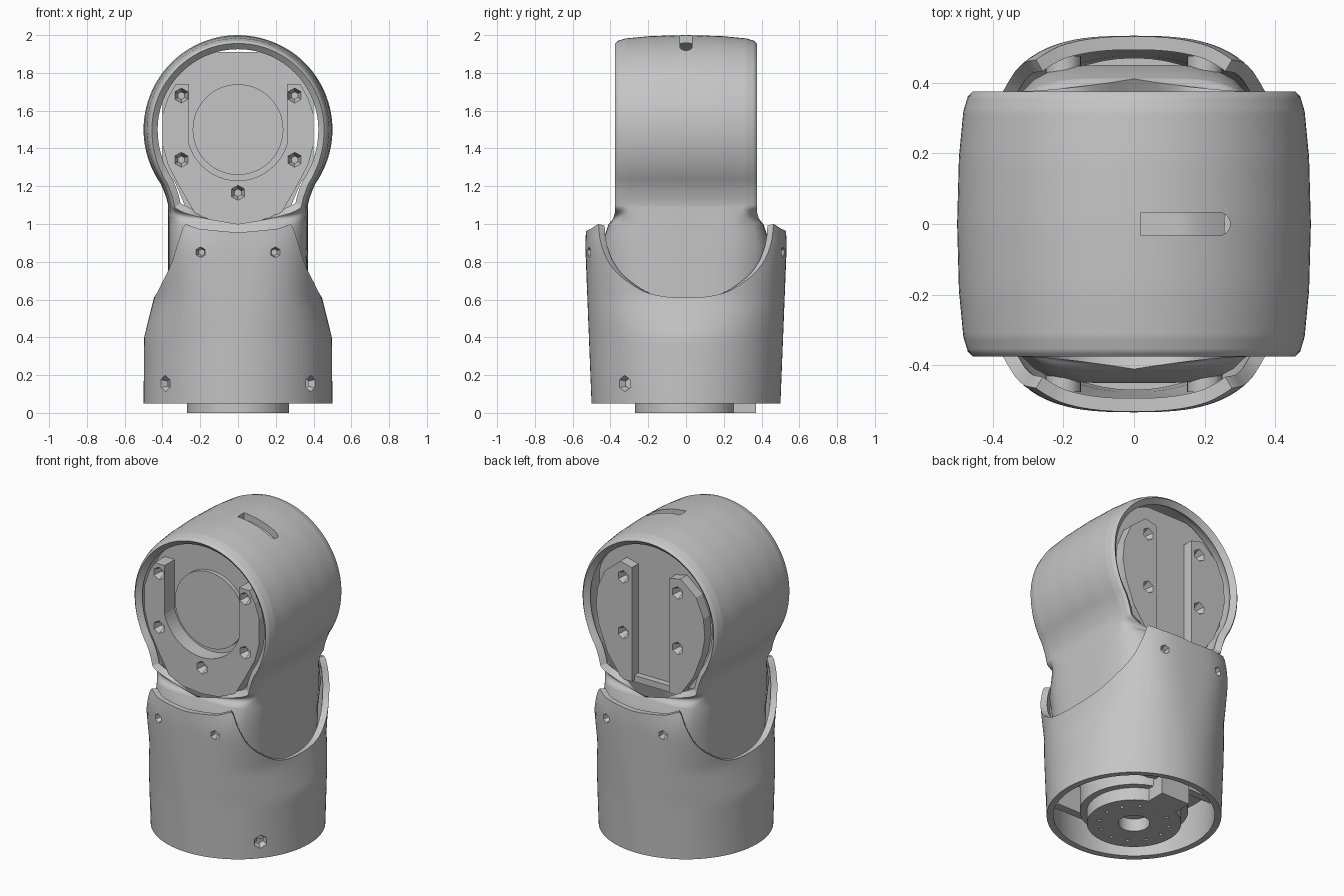
import bpy, bmesh
from math import sin, cos, pi, radians, copysign
from mathutils import Matrix, Vector

if "Cube" in bpy.data.objects:
    bpy.data.objects.remove(bpy.data.objects["Cube"], do_unlink=True)

grey = bpy.data.materials.new("plain grey")
grey.use_nodes = True
GREY = (0.56, 0.56, 0.56, 1)
grey.diffuse_color = GREY
grey.node_tree.nodes["Principled BSDF"].inputs["Base Color"].default_value = GREY


def make(name, bm):
    bmesh.ops.recalc_face_normals(bm, faces=bm.faces)
    me = bpy.data.meshes.new(name)
    bm.to_mesh(me)
    bm.free()
    me.materials.append(grey)
    ob = bpy.data.objects.new(name, me)
    bpy.context.collection.objects.link(ob)
    return ob


def activate(ob):
    bpy.ops.object.select_all(action='DESELECT')
    bpy.context.view_layer.objects.active = ob
    ob.select_set(True)


def smooth(ob, angle=35):
    activate(ob)
    bpy.ops.object.shade_smooth_by_angle(angle=radians(angle))


def thicken(ob, t):
    mod = ob.modifiers.new("wall", 'SOLIDIFY')
    mod.thickness, mod.offset = t, -1
    activate(ob)
    bpy.ops.object.modifier_apply(modifier=mod.name)


def cut(ob, cutters):
    for c in cutters:
        c.hide_render = True
        mod = ob.modifiers.new("cut", 'BOOLEAN')
        mod.operation, mod.solver, mod.object = 'DIFFERENCE', 'EXACT', c
        activate(ob)
        bpy.ops.object.modifier_apply(modifier=mod.name)
        bpy.data.objects.remove(c, do_unlink=True)


def grid(name, rows, closed=False):
    bm = bmesh.new()
    vs = [[bm.verts.new(p) for p in r] for r in rows]
    n = len(vs[0])
    for a, b in zip(vs, vs[1:]):
        for i in range(n if closed else n - 1):
            j = (i + 1) % n
            bm.faces.new((a[i], a[j], b[j], b[i]))
    bmesh.ops.remove_doubles(bm, verts=bm.verts, dist=0.0005)
    return make(name, bm)


def prism(name, pts, a, b, axis='y'):
    """Extrude a flat outline from a to b along an axis."""
    bm = bmesh.new()
    put = (lambda p, d: (p[0], d, p[1])) if axis == 'y' else (lambda p, d: (p[0], p[1], d))
    f = bm.faces.new([bm.verts.new(put(p, a)) for p in pts])
    ext = bmesh.ops.extrude_face_region(bm, geom=[f])
    move = Vector(put((0, 0), b - a))
    bmesh.ops.translate(bm, vec=move, verts=[v for v in ext["geom"] if isinstance(v, bmesh.types.BMVert)])
    return make(name, bm)


def rod(name, start, end, r1, r2=None, seg=48):
    bm = bmesh.new()
    s, e = Vector(start), Vector(end)
    rot = (e - s).to_track_quat('Z', 'Y').to_matrix().to_4x4()
    bmesh.ops.create_cone(bm, cap_ends=True, segments=seg, radius1=r1, radius2=r1 if r2 is None else r2,
                          depth=(e - s).length, matrix=Matrix.Translation((s + e) / 2) @ rot)
    return make(name, bm)


def box(name, lo, hi):
    return prism(name, [(lo[0], lo[1]), (hi[0], lo[1]), (hi[0], hi[1]), (lo[0], hi[1])], lo[2], hi[2], 'z')


def lerp(table, x):
    for (x0, y0), (x1, y1) in zip(table, table[1:]):
        if x <= x1:
            return y0 + (y1 - y0) * max(0, (x - x0) / (x1 - x0))
    return table[-1][1]


def oval(a, rx, ry, n):
    c, s = cos(a), sin(a)
    return (copysign(abs(c) ** (2 / n), c) * rx, copysign(abs(s) ** (2 / n), s) * ry)


def arc(r, a0, a1, n, cz=1.5):
    return [(r * cos(radians(a0 + (a1 - a0) * i / n)), cz + r * sin(radians(a0 + (a1 - a0) * i / n)))
            for i in range(n + 1)]


def screw_hole(x, y, z, direction, r=0.045):
    d = Vector(direction).normalized()
    p = Vector((x, y, z))
    return rod("screw_cutter", p + d * 0.03, p - d * 0.05, r * 1.15, r * 0.45, 6)


# Lower sleeve: round at the base, squarer above, with a saddle cut on each side
TOP = [(0, 0.955), (0.2, 0.975), (0.27, 1.0), (0.285, 0.98), (0.31, 0.9), (0.34, 0.81), (0.37, 0.745),
       (0.40, 0.69), (0.423, 0.64), (0.44, 0.61)]
RX = [(0.05, 0.5), (0.4, 0.497), (0.61, 0.445), (1, 0.435)]
RY = [(0.05, 0.5), (0.5, 0.518), (0.88, 0.533), (0.96, 0.53), (1, 0.515)]
SQUARE = [(0.05, 2), (0.4, 2.1), (0.65, 2.6), (0.85, 2.95)]
STEPS, LEVELS = 128, 16
rows = []
for k in range(LEVELS + 1):
    row = []
    for i in range(STEPS):
        a = 2 * pi * i / STEPS
        top = lerp(TOP, abs(oval(a, 0.44, 0.5, 2.7)[0]))
        z = 0.05 + (top - 0.05) * k / LEVELS
        row.append((*oval(a, lerp(RX, z), lerp(RY, z), lerp(SQUARE, z)), z))
    rows.append(row)
sleeve = grid("lower_sleeve", rows, closed=True)
thicken(sleeve, 0.038)
holes = [screw_hole(sx * 0.2, sy * 0.52, 0.85, (sx * 0.2, sy, 0), 0.035) for sx in (-1, 1) for sy in (-1, 1)]
holes += [screw_hole(sx * 0.38, -0.32, 0.155, (sx * 0.38, -0.32, 0), 0.045) for sx in (-1, 1)]
cut(sleeve, holes)
smooth(sleeve)

# Screw bosses between the sleeve and the neck
for label, sx, sy in (("front_left", 1, -1), ("front_right", -1, -1), ("back_left", 1, 1), ("back_right", -1, 1)):
    smooth(rod(label + "_boss", (sx * 0.2, sy * 0.38, 0.85), (sx * 0.2, sy * 0.475, 0.85), 0.05, seg=24))

# Upper housing: a keyhole band whose edges wrap round into a closed neck below
CROWN = [(0, 1), (0.5, 0.99), (0.85, 0.965), (0.96, 0.94), (1, 0.912)]
NECK_RY = [(0.88, 0.45), (1.0, 0.41), (1.08, 0.378)]
NECK_SQUARE = [(0.7, 3.2), (1.06, 5)]
side = [(0.37, 0.5), (0.37, 0.75), (0.37, 0.88)] + [(0.37, 0.96 + 0.01 * i) for i in range(15)]
side += [(0.38, 1.14), (0.395, 1.18)]
path = side + arc(0.5, -35, 215, 72) + [(-x, z) for x, z in reversed(side)]
half = [i / 10 for i in range(1, 8)] + [0.8 + 0.02 * i for i in range(11)]
spans = [-v for v in reversed(half)] + [0] + half


def neck_point(v, rx, ry, n):
    """Straight along the side, then across the front or back to the middle."""
    flank = min(abs(v), 0.8) * 0.375
    x = (1 - (flank / ry) ** n) ** (1 / n)
    if abs(v) <= 0.8:
        return x * rx, copysign(flank, v)
    x *= max(0, (1 - abs(v)) / 0.2)
    return x * rx, copysign(ry * (1 - x ** n) ** (1 / n), v)


rows = []
for x, z in path:
    blend = min(1, max(0, (1.1 - z) / 0.1)) ** 2
    row = []
    for v in spans:
        k = lerp(CROWN, abs(v))
        flat = Vector((x * k, 0.375 * v, 1.5 + (z - 1.5) * k if z > 1.5 else z))
        nx, ny = neck_point(v, abs(x), lerp(NECK_RY, z), lerp(NECK_SQUARE, z))
        row.append(flat.lerp(Vector((copysign(nx, x), ny, z)), blend))
    rows.append(row)
housing = grid("upper_housing", rows)
thicken(housing, 0.042)
slot = [(0.02, -0.032)] + [(x + 0.24, y) for x, y in arc(0.032, -90, 90, 10, 0)] + [(0.02, 0.032)]
cut(housing, [prism("slot_cutter", slot, 1.88, 2.1, 'z')])
smooth(housing)

# Joint motor inside the head, flattened at its sides, top and foot, with a round front face
body = [(max(-0.4, min(0.4, x)), min(z, 1.91)) for x, z in arc(0.435, -40, 220, 64)]
body += [(-0.27, 1.07), (0.27, 1.07)]
smooth(prism("joint_motor", body, -0.26, 0.29))
smooth(rod("motor_face", (0, -0.285, 1.5), (0, -0.2, 1.5), 0.24, seg=64))

# Front mounting plate: a U-shaped pad with five screws
outer = [(0, 1.0), (0.15, 1.015), (0.23, 1.06), (0.3, 1.18), (0.37, 1.31), (0.4, 1.42), (0.4, 1.58),
         (0.37, 1.67), (0.33, 1.74)]
right_half = outer + [(0.26, 1.74)] + arc(0.27, -15, -90, 14)
left_half = [(-x, z) for x, z in reversed(right_half[1:-1])]
front_plate = prism("front_plate", right_half + left_half, -0.36, -0.25)
cut(front_plate, [screw_hole(x, -0.36, z, (0, -1, 0))
                  for x, z in ((-0.3, 1.68), (0.3, 1.68), (-0.3, 1.34), (0.3, 1.34), (0, 1.165))])

# Back mounting rails: a mirrored pair joined by a cross bar
rail = [(0.13, 1.04), (0.2, 1.04), (0.3, 1.18), (0.36, 1.34), (0.38, 1.45), (0.37, 1.57), (0.32, 1.69),
        (0.21, 1.78), (0.13, 1.76)]
for label, s in (("left", 1), ("right", -1)):
    ob = prism(label + "_back_rail", [(s * x, z) for x, z in rail], 0.2, 0.355)
    cut(ob, [screw_hole(s * 0.19, 0.355, z, (0, 1, 0)) for z in (1.335, 1.685)])
box("back_cross_bar", (-0.14, 0.2, 1.03), (0.14, 0.33, 1.07))

# Base motor: drilled output flange, body, cable block and wall braces
flange = rod("output_flange", (0, 0, 0), (0, 0, 0.1), 0.27, seg=64)
cutters = [rod("bore_cutter", (0, 0, -0.05), (0, 0, 0.08), 0.09, seg=32)]
for i in range(12):
    x, y = 0.2 * cos(i * pi / 6), 0.2 * sin(i * pi / 6)
    cutters.append(rod("bolt_cutter", (x, y, -0.05), (x, y, 0.04), 0.012, seg=6))
cut(flange, cutters)
smooth(flange)
smooth(rod("base_motor", (0, 0, 0.08), (0, 0, 0.45), 0.31, seg=64))
box("cable_block", (-0.1, 0.2, 0), (0.1, 0.37, 0.12))
smooth(rod("inner_floor", (0, 0, 0.3), (0, 0, 0.34), 0.47, seg=64))
for label, s in (("front", -1), ("back", 1)):
    y0, y1 = sorted((s * 0.28, s * 0.33))
    box(label + "_brace", (-0.33, y0, 0.13), (0.33, y1, 0.3))
